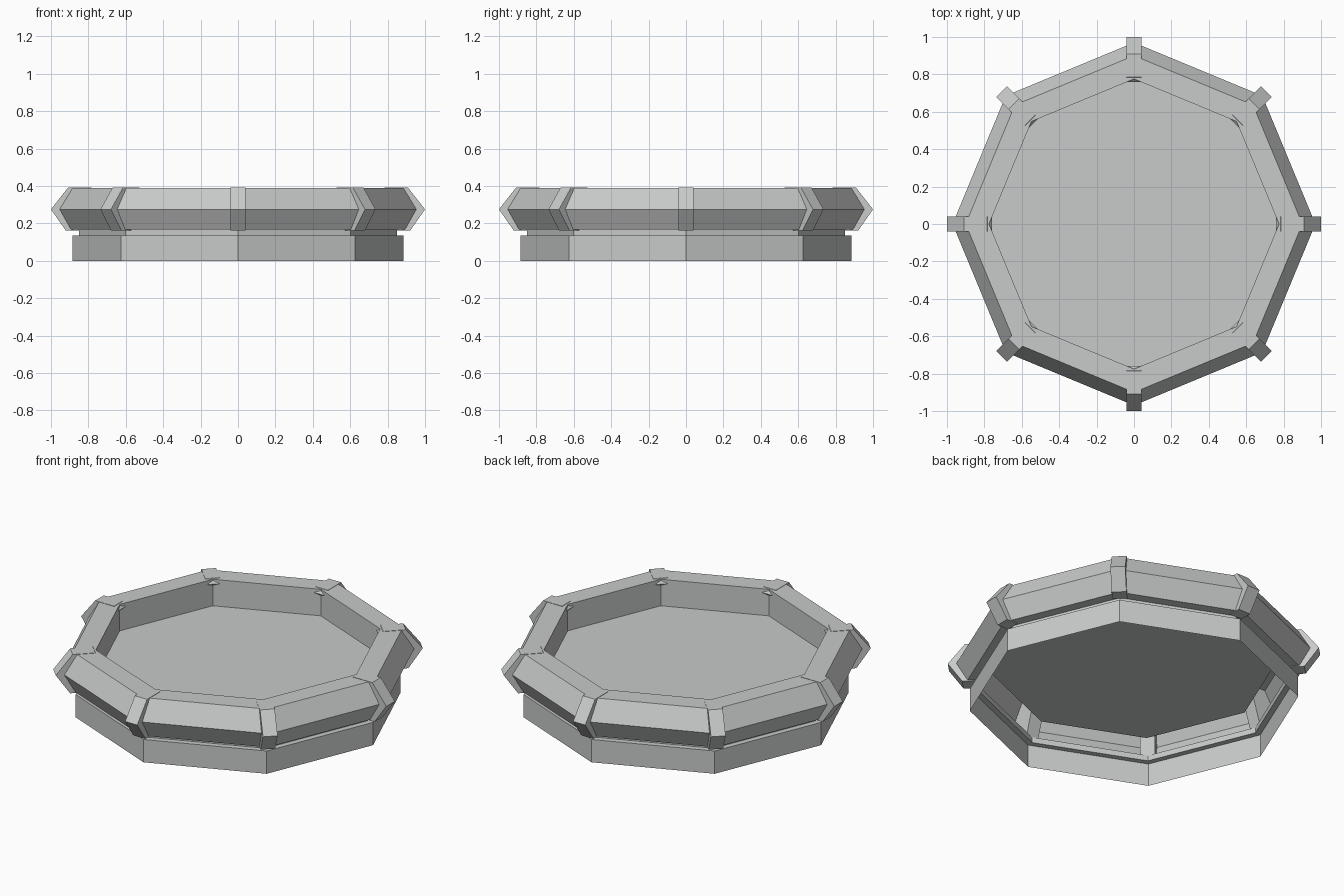
import bpy, bmesh, math
from mathutils import Matrix

if "Cube" in bpy.data.objects:
    bpy.data.objects.remove(bpy.data.objects["Cube"])

mat = bpy.data.materials.new("stone_grey")
mat.diffuse_color = (0.58, 0.59, 0.59, 1)
mat.use_nodes = True
mat.node_tree.nodes["Principled BSDF"].inputs["Base Color"].default_value = mat.diffuse_color
SIDES = 8


def finish(name, bm):
    mesh = bpy.data.meshes.new(name)
    bm.to_mesh(mesh)
    bm.free()
    mesh.materials.append(mat)
    obj = bpy.data.objects.new(name, mesh)
    bpy.context.collection.objects.link(obj)
    return obj


def octagon_shell(name, profile, cap=False):
    """Loft octagons through (radius, height) points, optionally closing the last."""
    bm = bmesh.new()
    rings = []
    for r, z in profile:
        rings.append([bm.verts.new((r * math.cos(math.tau * i / SIDES),
                                    r * math.sin(math.tau * i / SIDES), z))
                      for i in range(SIDES)])
    for a, b in zip(rings, rings[1:]):
        for i in range(SIDES):
            j = (i + 1) % SIDES
            bm.faces.new((a[i], a[j], b[j], b[i]))
    if cap:
        bm.faces.new(rings[-1])
    return finish(name, bm)


# base wall, open underneath, with a ledge and a recessed neck
octagon_shell("base", [(0.885, 0), (0.885, 0.135), (0.85, 0.135), (0.85, 0.168)])

# bevelled rim, inner wall and sunken floor
octagon_shell("rim_and_floor", [(0.85, 0.168), (0.91, 0.168), (0.97, 0.275), (0.90, 0.39),
                                (0.775, 0.39), (0.775, 0.233)], cap=True)

# corner clips wrapped over the rim at each corner
CLIP = [(0.785, 0.392), (0.908, 0.392), (1.0, 0.275), (0.922, 0.163),
        (0.85, 0.163), (0.80, 0.33), (0.76, 0.368)]
for k in range(SIDES):
    bm = bmesh.new()
    left = [bm.verts.new((r, -0.04, z)) for r, z in CLIP]
    right = [bm.verts.new((r, 0.04, z)) for r, z in CLIP]
    bm.faces.new(left)
    bm.faces.new(right[::-1])
    n = len(CLIP)
    for i in range(n):
        j = (i + 1) % n
        bm.faces.new((left[i], right[i], right[j], left[j]))
    bmesh.ops.recalc_face_normals(bm, faces=bm.faces)
    bm.transform(Matrix.Rotation(math.tau * k / SIDES, 4, 'Z'))
    finish(f"corner_clip_{k + 1}", bm)
